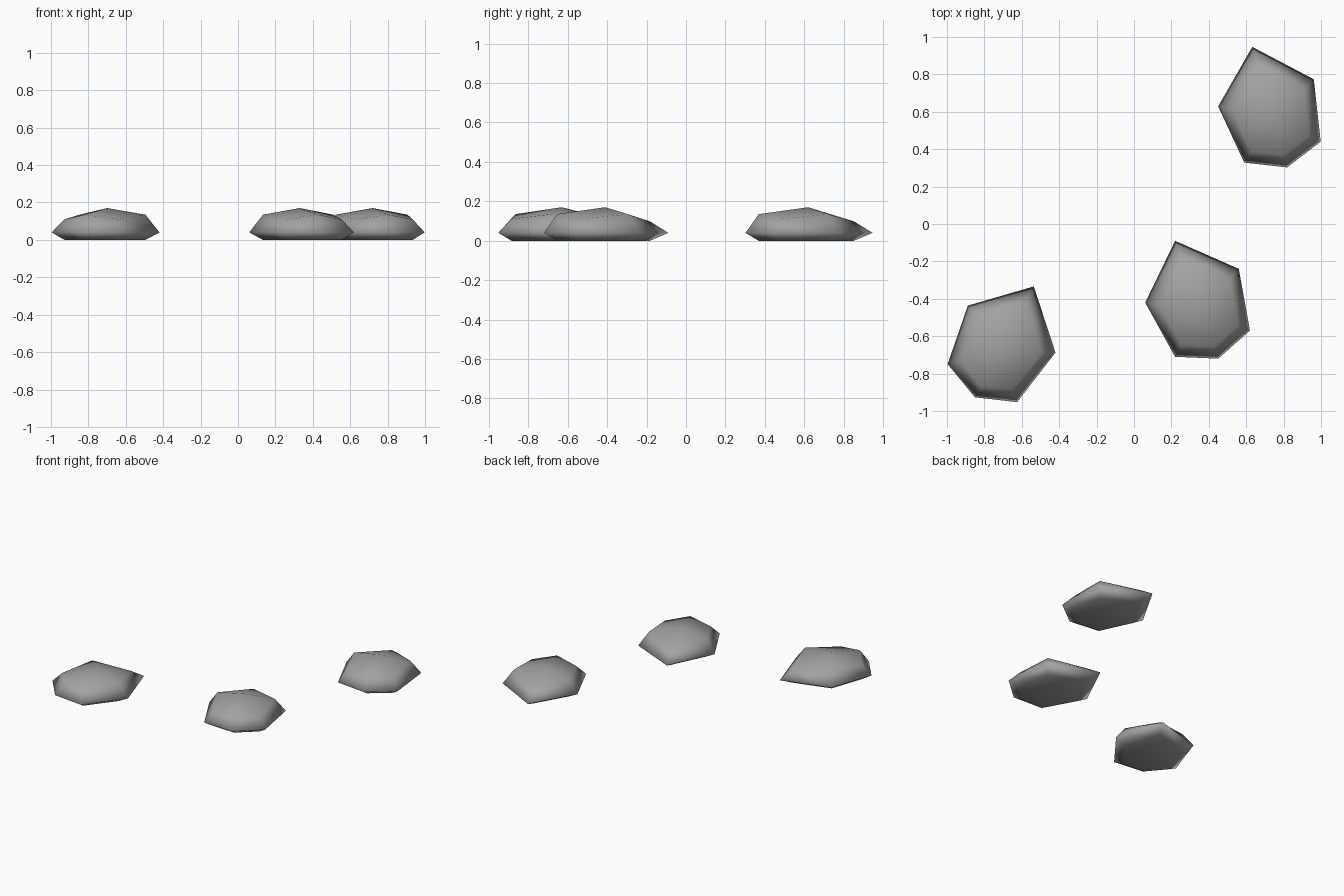
import bpy
import bmesh
from math import radians
from mathutils import Matrix, Vector

cube = bpy.data.objects.get("Cube")
if cube:
    bpy.data.objects.remove(cube, do_unlink=True)

# Stone material
GREY = (0.36, 0.36, 0.36, 1.0)
stone_grey = bpy.data.materials.new("stone_grey")
stone_grey.use_nodes = True
stone_grey.diffuse_color = GREY
stone_grey.node_tree.nodes["Principled BSDF"].inputs["Base Color"].default_value = GREY

# Widest outline of a stone, clockwise from its pointed end
OUTLINE = [(-.11, .32), (.23, .17), (.29, -.16), (.12, -.31), (-.11, -.30), (-.27, -.01)]
SHOULDER_Z = [.098, .135, .11, .135, .11, .135]
CENTRE = Vector((.025, -.05))
INSET = 0.75


def make_stone(name, x, y, turn):
    bm = bmesh.new()
    outer = [Vector(p) for p in OUTLINE]
    inner = [CENTRE.lerp(p, INSET) for p in outer]
    base = [bm.verts.new((p.x, p.y, 0)) for p in inner]
    rim = [bm.verts.new((p.x, p.y, .04)) for p in outer]
    shoulder = [bm.verts.new((p.x, p.y, z)) for p, z in zip(inner, SHOULDER_Z)]
    apex = bm.verts.new((0, 0, .17))

    # Flat underside, two bands of sides, faceted crown
    bm.faces.new(base)
    count = len(OUTLINE)
    for i in range(count):
        j = (i + 1) % count
        bm.faces.new((base[i], base[j], rim[j], rim[i]))
        bm.faces.new((rim[i], rim[j], shoulder[j], shoulder[i]))
        bm.faces.new((shoulder[i], shoulder[j], apex))
    bmesh.ops.recalc_face_normals(bm, faces=bm.faces)
    for face in bm.faces:
        face.smooth = True

    mesh = bpy.data.meshes.new(name)
    bm.to_mesh(mesh)
    bm.free()
    mesh.materials.append(stone_grey)
    stone = bpy.data.objects.new(name, mesh)
    stone.matrix_world = Matrix.Translation((x, y, 0)) @ Matrix.Rotation(radians(turn), 4, "Z")
    bpy.context.collection.objects.link(stone)


# Three scattered copies
make_stone("back_stone", .72, .62, -4)
make_stone("middle_stone", .33, -.41, 0)
make_stone("front_stone", -.70, -.63, -48)
